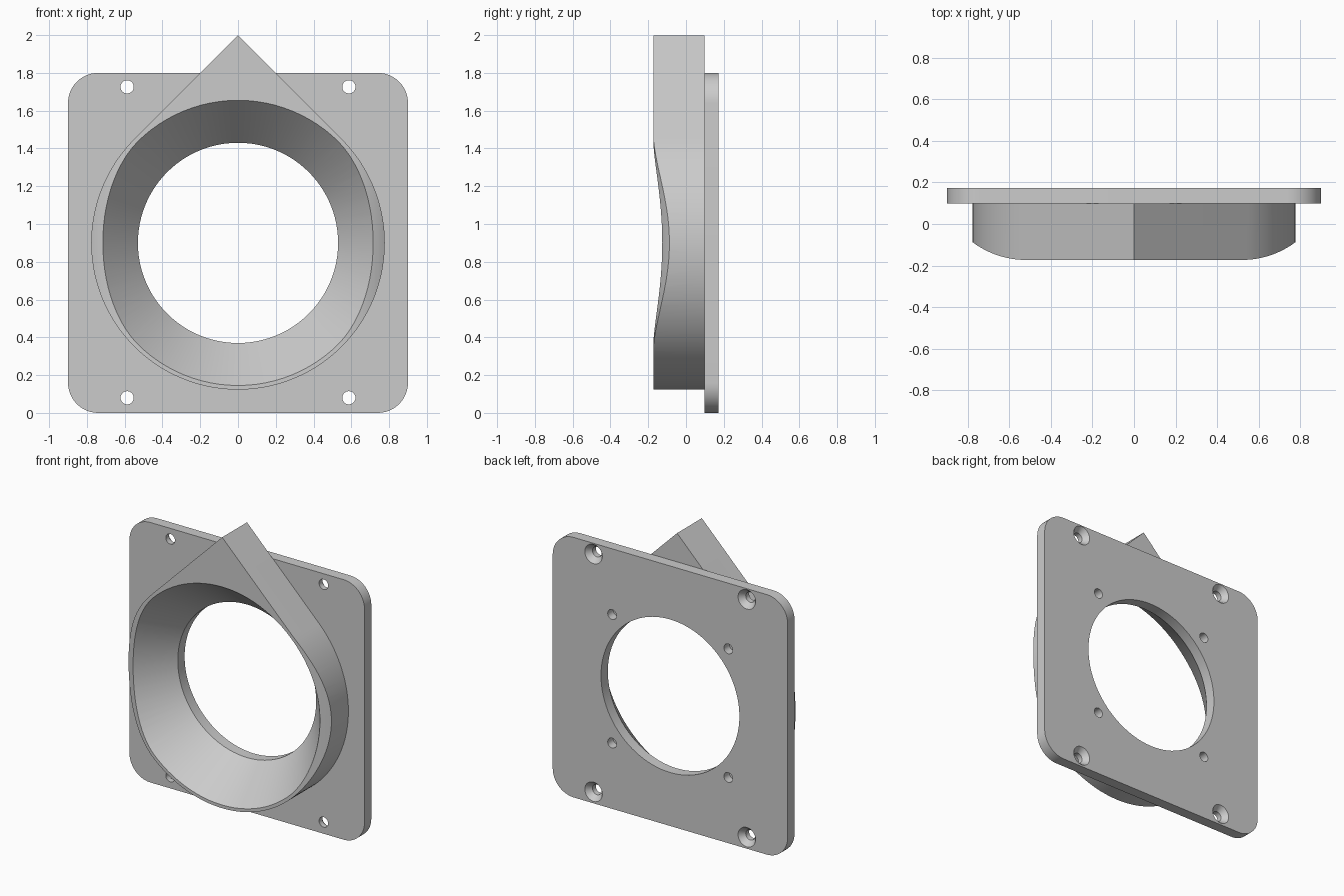
import bpy, bmesh
from math import sin, cos, pi, radians, sqrt

old = bpy.data.objects.get("Cube")
if old:
    bpy.data.objects.remove(old, do_unlink=True)

GREY = (0.6, 0.6, 0.6, 1.0)
grey = bpy.data.materials.new("light grey")
grey.use_nodes = True
grey.diffuse_color = GREY
grey.node_tree.nodes["Principled BSDF"].inputs["Base Color"].default_value = GREY

MID = 0.9                                  # height of the opening's centre
FRONT, SEAT, BACK = -0.173, 0.098, 0.173   # depth planes


def finish(name, bm):
    bmesh.ops.recalc_face_normals(bm, faces=bm.faces)
    mesh = bpy.data.meshes.new(name)
    bm.to_mesh(mesh)
    bm.free()
    mesh.materials.append(grey)
    obj = bpy.data.objects.new(name, mesh)
    bpy.context.collection.objects.link(obj)
    return obj


def prism(name, rings):
    """Join matching closed rings of points and cap both ends."""
    bm = bmesh.new()
    loops = [[bm.verts.new(p) for p in ring] for ring in rings]
    n = len(loops[0])
    for a, b in zip(loops, loops[1:]):
        for i in range(n):
            j = (i + 1) % n
            bm.faces.new((a[i], a[j], b[j], b[i]))
    bm.faces.new(loops[0])
    bm.faces.new(loops[-1])
    return finish(name, bm)


def extrude_y(name, outline, y0, y1):
    return prism(name, [[(x, y, z) for x, z in outline] for y in (y0, y1)])


def lathe_y(name, x, z, profile, n):
    """Turn (radius, y) pairs about an axis along y."""
    return prism(name, [[(x + r * cos(2 * pi * i / n), y, z + r * sin(2 * pi * i / n))
                         for i in range(n)] for r, y in profile])


def arc(cx, cz, r, a0, a1, n):
    return [(cx + r * cos(radians(a0 + (a1 - a0) * i / n)),
             cz + r * sin(radians(a0 + (a1 - a0) * i / n))) for i in range(n + 1)]


def carve(obj, cutters):
    for c in cutters:
        mod = obj.modifiers.new("cut", 'BOOLEAN')
        mod.operation, mod.solver, mod.object = 'DIFFERENCE', 'EXACT', c
        c.hide_render = True
    deps = bpy.context.evaluated_depsgraph_get()
    mesh = bpy.data.meshes.new_from_object(obj.evaluated_get(deps))
    obj.modifiers.clear()
    obj.data = mesh
    for c in cutters:
        bpy.data.objects.remove(c, do_unlink=True)
    bpy.ops.object.select_all(action='DESELECT')
    obj.select_set(True)
    bpy.context.view_layer.objects.active = obj
    bpy.ops.object.shade_smooth_by_angle(angle=radians(25))


# Mounting plate with rounded corners
half, corner = 0.9, 0.16
inner = half - corner
outline = []
for k, (sx, sz) in enumerate(((1, 1), (-1, 1), (-1, -1), (1, -1))):
    outline += arc(sx * inner, MID + sz * inner, corner, 90 * k, 90 * k + 90, 12)
plate = extrude_y("mounting_plate", outline, SEAT, BACK)

# Plate openings: central bore, countersunk screw holes, blind pilot holes
cuts = [lathe_y("bore", 0, MID, [(0.53, 0), (0.53, 0.3)], 96)]
for sx in (-1, 1):
    for sz in (-1, 1):
        cuts.append(lathe_y("screw_hole", sx * 0.587, MID + 0.003 + sz * 0.823,
                            [(0.035, 0), (0.035, 0.135), (0.067, BACK), (0.067, 0.3)], 32))
        cuts.append(lathe_y("pilot_hole", sx * 0.445, MID + sz * 0.445,
                            [(0.034, 0.113), (0.034, 0.3)], 24))
carve(plate, cuts)

# Teardrop collar: round below, pointed at the top
radius = 0.777
collar = extrude_y("teardrop_collar",
                   arc(0, MID, radius, 45, -225, 108) + [(0, MID + radius * sqrt(2))],
                   FRONT, SEAT)

# Flared mouth and curved reliefs on the two sides of the front face
slope = (0.755 - 0.53) / (SEAT - FRONT)
cuts = [lathe_y("mouth", 0, MID, [(0.755 + slope * 0.1, FRONT - 0.1),
                                  (0.53, SEAT), (0.53, 0.3)], 96)]
start, bend = 0.52, 0.43
for s in (-1, 1):
    curve = arc(start, FRONT + bend, bend, -90, -45, 16)
    shape = curve + [(curve[-1][0], -0.4), (start, -0.4)]
    cuts.append(prism("side_relief", [[(s * x, y, z) for x, y in shape] for z in (-0.2, 2.2)]))
carve(collar, cuts)
